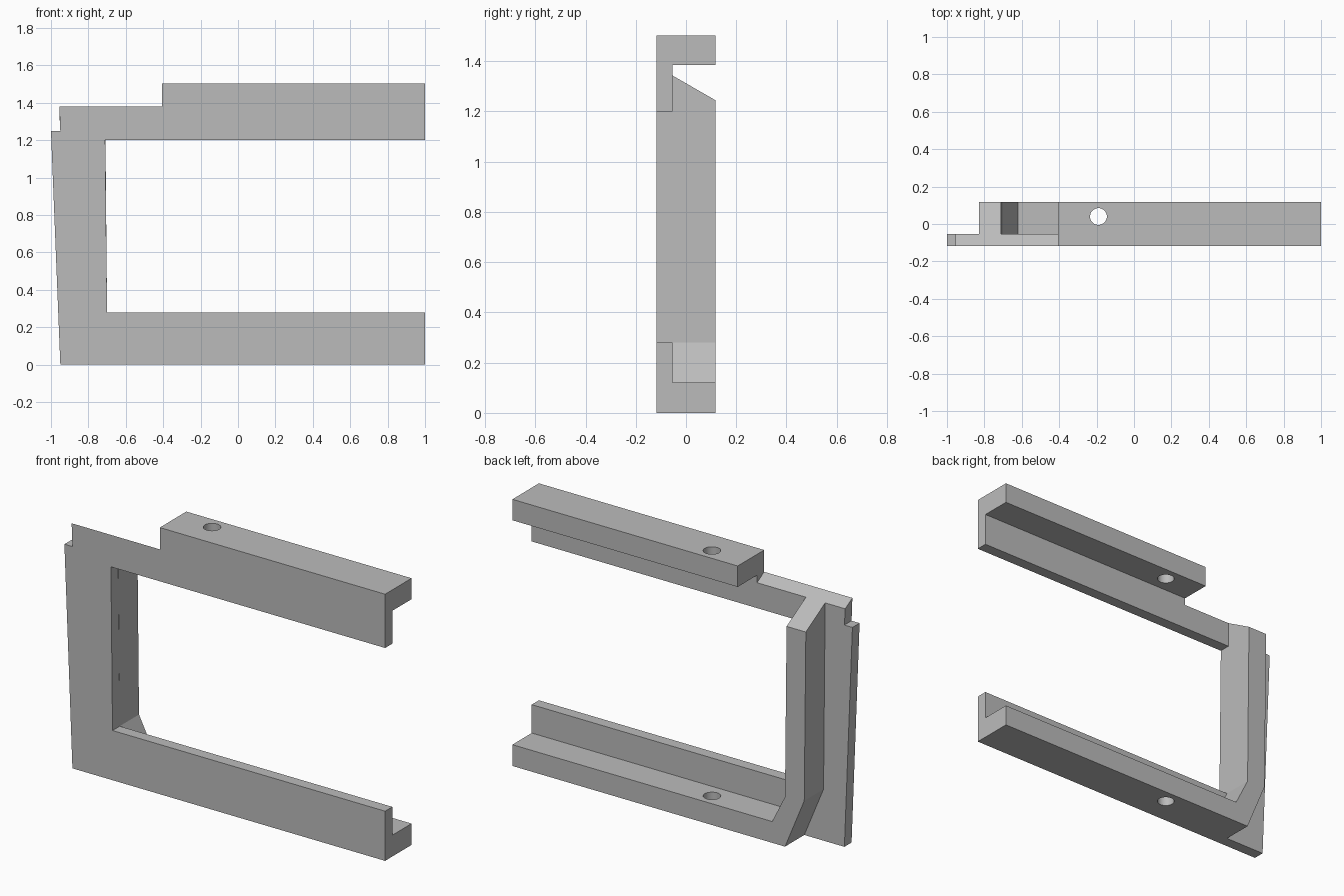
import bpy
import bmesh

if "Cube" in bpy.data.objects:
    bpy.data.objects.remove(bpy.data.objects["Cube"], do_unlink=True)

FRONT, STEP, BACK = -0.118, -0.054, 0.118

grey = bpy.data.materials.new("plain grey")
grey.use_nodes = True
colour = (0.5, 0.5, 0.5, 1)
grey.diffuse_color = colour
grey.node_tree.nodes["Principled BSDF"].inputs["Base Color"].default_value = colour


def slope(y):
    """Height of the tilted top surface at depth y."""
    return 1.38 - 0.575 * (y - FRONT)


def extrude(name, outline, y0, y1):
    """Prism from an x-z outline; a height of None follows the tilted top."""
    bm = bmesh.new()
    rings = [[bm.verts.new((x, y, slope(y) if z is None else z)) for x, z in outline]
             for y in (y0, y1)]
    bm.faces.new(rings[0])
    bm.faces.new(rings[1][::-1])
    n = len(outline)
    for i in range(n):
        j = (i + 1) % n
        bm.faces.new((rings[0][j], rings[0][i], rings[1][i], rings[1][j]))
    bmesh.ops.recalc_face_normals(bm, faces=bm.faces)
    mesh = bpy.data.meshes.new(name)
    bm.to_mesh(mesh)
    bm.free()
    mesh.materials.append(grey)
    obj = bpy.data.objects.new(name, mesh)
    bpy.context.collection.objects.link(obj)
    return obj


def combine(target, tool, operation):
    """Apply a boolean and remove the tool."""
    mod = target.modifiers.new(operation.lower(), 'BOOLEAN')
    mod.operation, mod.solver, mod.object = operation, 'EXACT', tool
    bpy.context.view_layer.objects.active = target
    bpy.ops.object.modifier_apply(modifier=mod.name)
    bpy.data.objects.remove(tool, do_unlink=True)


# C-shaped front plate with the notched upper corner
bracket = extrude("bracket", [
    (-0.95, 0), (1, 0), (1, 0.28), (-0.70, 0.28), (-0.71, 1.2), (1, 1.2),
    (1, 1.503), (-0.405, 1.503), (-0.405, None), (-0.955, None),
    (-0.95, 1.25), (-1, 1.25)], FRONT, STEP)

# Lower flange bending up into the rear post
lower_flange = extrude("lower_flange_and_post", [
    (-0.70, 0), (1, 0), (1, 0.12), (-0.62, 0.12), (-0.70, 0.28),
    (-0.71, None), (-0.83, None), (-0.82, 0.29)], STEP, BACK)

# Upper flange
upper_flange = extrude("upper_flange", [
    (-0.405, 1.385), (1, 1.385), (1, 1.503), (-0.405, 1.503)], STEP, BACK)

combine(bracket, lower_flange, 'UNION')
combine(bracket, upper_flange, 'UNION')

# Screw hole through both flanges
bpy.ops.mesh.primitive_cylinder_add(vertices=40, radius=0.045, depth=4,
                                    location=(-0.19, 0.04, 0.75))
drill = bpy.context.object
drill.hide_render = True
drill.data.materials.append(grey)
combine(bracket, drill, 'DIFFERENCE')

# Smooth the hole walls, keep the edges crisp
bpy.ops.object.select_all(action='DESELECT')
bracket.select_set(True)
bpy.context.view_layer.objects.active = bracket
bpy.ops.object.shade_smooth_by_angle(angle=0.35)
